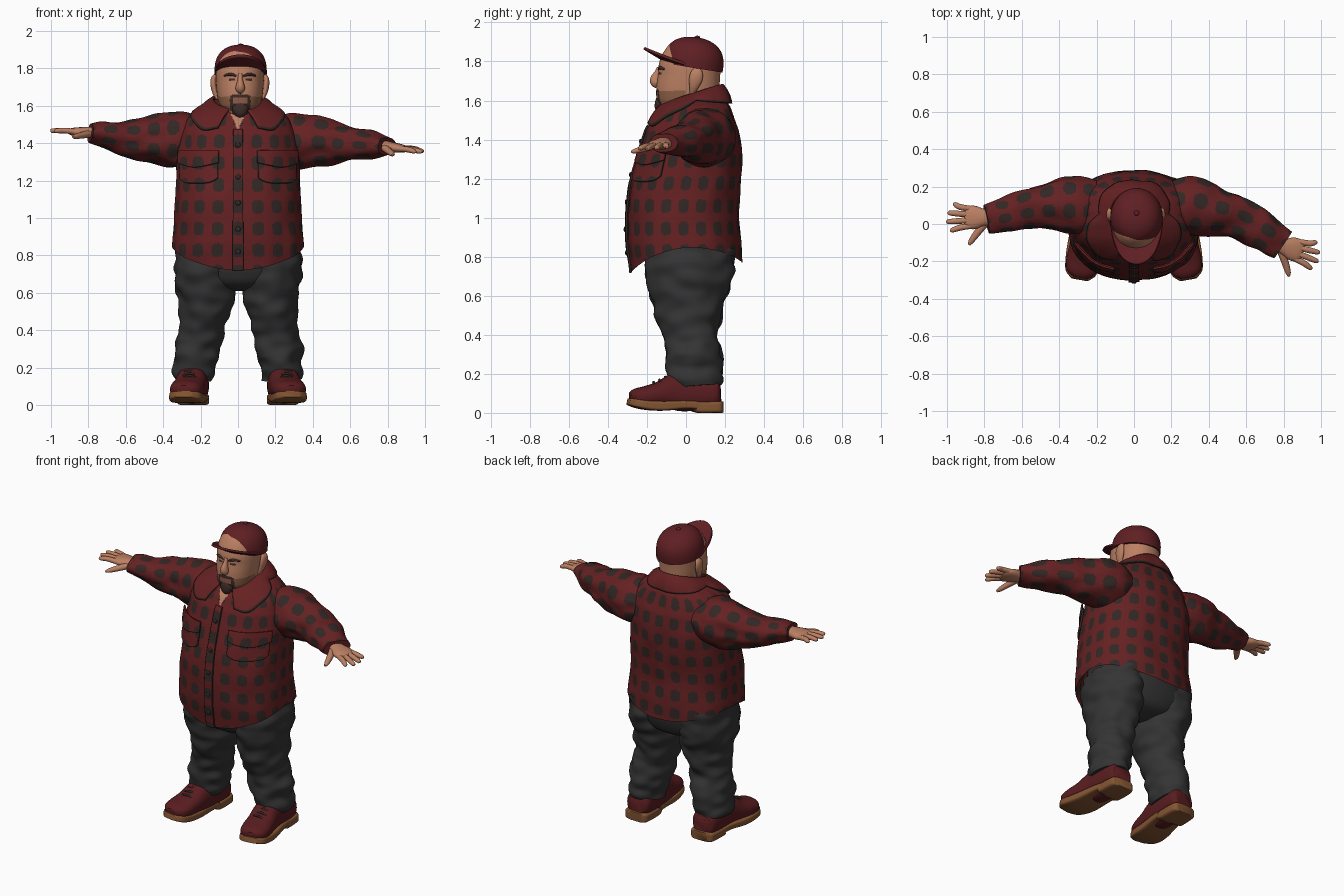
import bpy, bmesh, math
from mathutils import Vector, noise

if "Cube" in bpy.data.objects:
    bpy.data.objects.remove(bpy.data.objects["Cube"])


def material(name, r, g, b):
    m = bpy.data.materials.new(name)
    m.use_nodes = True
    m.diffuse_color = (r, g, b, 1)
    m.node_tree.nodes["Principled BSDF"].inputs["Base Color"].default_value = (r, g, b, 1)
    return m


RED = material("shirt red", .13, .015, .016)
DOT = material("shirt dark spots", .032, .02, .018)
GREY = material("trouser charcoal", .034, .034, .035)
SKIN = material("skin", .5, .215, .125)
STUBBLE = material("stubble brown", .27, .12, .06)
HAIR = material("beard dark brown", .045, .024, .02)
CAP = material("cap red", .115, .014, .017)
BOOT = material("boot red", .1, .012, .014)
SOLE = material("sole tan", .23, .09, .032)
LIP = material("lip", .3, .1, .07)
Y, Z = Vector((0, 1, 0)), Vector((0, 0, 1))


def finish(name, bm, mats, thick=0, sharp=50):
    bmesh.ops.recalc_face_normals(bm, faces=bm.faces)
    me = bpy.data.meshes.new(name)
    bm.to_mesh(me)
    bm.free()
    for m in mats:
        me.materials.append(m)
    me.shade_smooth()
    me.set_sharp_from_angle(angle=math.radians(sharp))
    ob = bpy.data.objects.new(name, me)
    bpy.context.collection.objects.link(ob)
    if thick:
        mod = ob.modifiers.new("thickness", 'SOLIDIFY')
        mod.thickness, mod.offset = thick, 0
    return ob


def sheet(name, point, nu, nv, mats, rule=None, closed=False, caps=False, thick=0):
    """Grid of quads over point(u, v), optionally wrapped into a tube."""
    bm = bmesh.new()
    rows = [[bm.verts.new(point(i / nu, j / nv)) for i in range(nu if closed else nu + 1)]
            for j in range(nv + 1)]
    for j in range(nv):
        for i in range(nu):
            k = (i + 1) % len(rows[0])
            f = bm.faces.new((rows[j][i], rows[j][k], rows[j + 1][k], rows[j + 1][i]))
            if rule:
                f.material_index = rule((i + .5) / nu, (j + .5) / nv, f.calc_center_median())
    if caps:
        bm.faces.new(rows[0])
        bm.faces.new(rows[-1])
    return finish(name, bm, mats, thick)


def sample(rows, t):
    """Smooth curve through table rows."""
    i = max(0, min(int(t), len(rows) - 2))
    f = t - i
    near = [rows[max(0, min(len(rows) - 1, i + k))] for k in (-1, 0, 1, 2)]
    return [q + .5 * f * (r - p + f * (2 * p - 5 * q + 4 * r - s + f * (3 * (q - r) + s - p)))
            for p, q, r, s in zip(*near)]


def squircle(th, power):
    c, s = math.cos(th), math.sin(th)
    k = (abs(c) ** power + abs(s) ** power) ** (-1 / power)
    return c * k, s * k


def loft(name, rows, mats, nu=24, nv=20, rule=None, power=2, ref=Z, fold=0):
    """Tube through rows of (x, y, z, half width, half depth along ref)."""
    n, cache = len(rows) - 1, {}

    def ring(v):
        if v not in cache:
            p = sample(rows, v * n)
            e = .01
            d = Vector(sample(rows, min(v + e, 1) * n)[:3]) - Vector(sample(rows, max(v - e, 0) * n)[:3])
            d.normalize()
            b = (ref - d * ref.dot(d)).normalized()
            cache[v] = Vector(p[:3]), b.cross(d) * p[3], b * p[4]
        return cache[v]

    def point(u, v):
        c, a, b = ring(v)
        x, y = squircle(u * math.tau, power)
        off = a * x + b * y
        p = c + off
        if fold:
            p += off.normalized() * fold * noise.noise((p.x * 9, p.y * 9, p.z * 15))
        return p

    return sheet(name, point, nu, nv, mats, rule, True, True)


def flip(rows, s):
    return [(r[0] * s, *r[1:]) for r in rows]


def ball(name, loc, size, mat):
    bm = bmesh.new()
    bmesh.ops.create_uvsphere(bm, u_segments=16, v_segments=10, radius=1)
    for v in bm.verts:
        v.co = Vector(loc) + Vector(a * b for a, b in zip(v.co, size))
    finish(name, bm, [mat])


def spot(a, b):
    return abs(a % 1 - .5) ** 2.6 + abs(b % 1 - .5) ** 2.6 < .31 ** 2.6


# Shirt body: height, half width, front y, back y
BODY = [(.7, .352, -.278, .292), (.85, .352, -.297, .285), (1, .342, -.3, .27), (1.1, .335, -.294, .275),
        (1.2, .33, -.275, .284), (1.35, .325, -.235, .284), (1.45, .312, -.2, .27),
        (1.52, .285, -.16, .245), (1.57, .225, -.12, .225), (1.61, .15, -.09, .195), (1.64, .122, -.06, .17)]


def body_row(z):
    z = max(BODY[0][0], min(z, BODY[-1][0]))
    i = next(k for k in range(len(BODY) - 1) if z <= BODY[k + 1][0])
    r = sample(BODY, i + (z - BODY[i][0]) / (BODY[i + 1][0] - BODY[i][0]))
    return r[1], (r[2] + r[3]) / 2, (r[3] - r[2]) / 2


def surf(th, z, off=0):
    rx, mid, ry = body_row(z)
    x, y = squircle(th, 2.3)
    off += .007 * noise.noise((x * 3, y * 3, z * 7))
    return Vector(((rx + off) * x, mid + (ry + off) * y, z))


def hem(th):
    return .745 + .025 * math.sin(th) + .1 * math.cos(th) ** 2


def body_point(u, v):
    th = u * math.tau
    if v == 0:
        return surf(th, hem(th) + .04, -.03)
    return surf(th, hem(th) + (v - .007) * (1.64 - hem(th)))


def plaid(u, v, c):
    rx, mid, ry = body_row(c.z)
    th = math.atan2((c.y - mid) / ry, c.x / rx)
    return int(spot(th / math.tau * 20 + 5.5, (c.z - 1.06) / .116 + .5))


def body_rule(u, v, c):
    if c.y < 0 and abs(c.x) < (c.z - 1.47) * .45:
        return 2
    return plaid(u, v, c)


def edged(u, v, c):
    return 1 if min(u, 1 - u) < .03 or v < .04 else plaid(u, v, c)


sheet("shirt_body", body_point, 280, 140, [RED, DOT, SKIN], body_rule, True)

# Button placket, buttons, pockets with flaps
def placket(u, v):
    th = -math.pi / 2 + (u - .5) * .16
    return surf(th, hem(th) - .003 + v * .755, .006)


sheet("shirt_placket", placket, 16, 120, [RED, DOT],
      lambda u, v, c: 1 if min(u, 1 - u) < .06 else plaid(u, v, c), thick=.01)
for z in (1.39, 1.22, 1.08, .94, .82):
    ball("shirt_button", surf(-math.pi / 2, z, .013), (.014, .006, .014), DOT)

for s, side in ((1, "left"), (-1, "right")):
    def pocket(u, v):
        low = 1.185 + .03 * abs(2 * u - 1) ** 4
        return surf(-math.pi / 2 + s * (.32 + u * .78), low + v * (1.34 - low), .007)

    def flap(u, v):
        low = 1.27 + .025 * abs(2 * u - 1) ** 1.5
        return surf(-math.pi / 2 + s * (.3 + u * .82), low + v * (1.36 - low), .017)

    sheet(side + "_pocket", pocket, 50, 32, [RED, DOT], edged, thick=.012)
    sheet(side + "_pocket_flap", flap, 50, 24, [RED, DOT], edged, thick=.01)


# Folded collar
def collar(u, v):
    a = math.radians((u - .5) * 322)
    c = math.cos(a)
    top = Vector((.13 * math.sin(a), .03 + .155 * c, 1.632 + .05 * c))
    low_z = 1.6 - .015 * max(c, 0) - .12 * max(-c, 0) - .03 * math.exp(-((abs(a) - 2.55) / .2) ** 2)
    p = surf(math.pi / 2 - a, low_z, .016).lerp(top, v)
    return p + Vector((math.sin(a), c, .6)) * .03 * v * (1 - v)


sheet("shirt_collar", collar, 90, 12, [RED, DOT], lambda u, v, c: int(v < .08), thick=.012)

# Sleeves
SLEEVES = {
    "right_sleeve": [(-.2, .1, 1.42, .13, .12), (-.3, .1, 1.42, .155, .149), (-.42, .1, 1.42, .132, .135),
                     (-.55, .083, 1.425, .11, .108), (-.68, .052, 1.44, .09, .078), (-.79, .03, 1.456, .079, .048)],
    "left_sleeve": [(.2, .1, 1.41, .13, .12), (.3, .1, 1.41, .155, .148), (.42, .07, 1.405, .135, .135),
                    (.55, .035, 1.4, .115, .112), (.68, -.038, 1.39, .1, .078), (.795, -.115, 1.383, .085, .05)]}
for name, rows in SLEEVES.items():
    loft(name, rows, [RED, DOT], 112, 100, lambda u, v, c: int(spot(u * 7, v * 5.4)), 2.1, fold=.016)


# Hands: points given as forward, toward thumb, up
def hand(side, wrist, fwd, thumb):
    f, t = Vector(fwd).normalized(), Vector(thumb).normalized()
    up = Z - f * f.z

    def part(name, rows, **kw):
        loft(f"{side}_{name}", [(*(Vector(wrist) + f * r[0] + t * r[1] + up * r[2]), r[3], r[4])
                                for r in rows], [SKIN], 16, 14, **kw)

    part("palm", [(-.03, 0, 0, .04, .03), (.03, 0, 0, .045, .03), (.08, 0, 0, .062, .026),
                  (.12, 0, 0, .06, .02), (.14, 0, 0, .045, .012)], power=2.4)
    for n, (s, length) in enumerate(((-.046, .2), (-.016, .228), (.015, .235), (.045, .215))):
        part(f"finger_{n + 1}", [(.1, s, 0, .015, .015), (.16, s * 1.2, .004, .016, .015),
                                 (length - .012, s * 1.5, 0, .013, .012), (length, s * 1.55, -.002, .005, .005)])
    part("thumb", [(.02, .02, -.005, .022, .02), (.06, .07, -.015, .02, .018),
                   (.1, .125, -.025, .015, .013), (.112, .147, -.028, .006, .006)])


hand("right", (-.768, .035, 1.455), (-1, 0, .05), (0, -1, 0))
hand("left", (.77, -.108, 1.385), (.94, -.3, -.13), (-.3, -.94, -.04))

# Trousers
loft("trouser_seat", [(0, .02, .95, .3, .24), (0, .02, .8, .325, .232), (0, .02, .7, .305, .21),
                      (0, .02, .64, .2, .17), (0, .02, .61, .06, .08)], [GREY], 72, 40, ref=Y, power=2.2)
LEG = [(.17, .02, .84, .16, .22), (.178, .018, .71, .162, .222), (.172, .012, .58, .15, .185),
       (.185, .015, .48, .132, .163), (.2, .025, .37, .117, .137), (.22, .04, .28, .122, .143),
       (.234, .045, .2, .112, .138), (.238, .05, .135, .1, .13)]
LACES = ((-.1, .18), (-.13, .165), (-.16, .153))
UPPER = [(.237, .178, .1, .045, .04), (.237, .155, .1, .078, .075), (.24, .05, .105, .084, .095),
         (.246, -.05, .108, .084, .098), (.26, -.13, .095, .087, .068), (.273, -.2, .085, .09, .054),
         (.283, -.255, .08, .078, .045), (.288, -.283, .075, .045, .03)]
TREAD = [(.238, .192, .03, .05, .028), (.238, .17, .03, .08, .03), (.24, .06, .03, .085, .03),
         (.243, .04, .04, .085, .022), (.25, -.02, .042, .087, .022), (.264, -.12, .036, .093, .025),
         (.274, -.2, .04, .093, .025), (.284, -.26, .05, .082, .022), (.29, -.295, .058, .045, .017)]
for s, side in ((1, "left"), (-1, "right")):
    loft(side + "_trouser_leg", flip(LEG, s), [GREY], 64, 60, ref=Y, fold=.022)
    # Boots
    loft(side + "_boot", flip(UPPER, s), [BOOT], 40, 40, power=2.4)
    loft(side + "_boot_sole", flip(TREAD, s), [SOLE], 40, 50, power=6)
    for y, z in LACES:
        loft(side + "_boot_lace", flip([(.22, y, z - .008, .006, .006), (.257, y - .006, z + .004, .007, .007),
                                        (.295, y, z - .008, .006, .006)], s), [DOT], 8, 6)


# Head with painted beard and eye slits
def face_rule(u, v, c):
    dx, z = abs(c.x - .012), c.z
    if c.y > .0 or z < 1.5:
        return 0
    if 1.734 < z < 1.744 and .028 < dx < .06:
        return 2
    if 1.642 < z < 1.664 - dx * .15 and dx < .055 or 1.57 < z < 1.65 and .038 < dx < .055:
        return 2
    if 1.622 < z < 1.638 and dx < .034:
        return 3
    if z < 1.612 and dx < .045:
        return 2
    return int(z < 1.65 - max(0, .09 - dx) * .1)


loft("head", [(.01, .04, 1.48, .1, .1), (.01, .02, 1.53, .1, .13), (.01, .01, 1.56, .104, .145),
              (.01, .01, 1.6, .113, .16), (.01, .01, 1.66, .122, .162), (.01, .015, 1.72, .127, .159),
              (.01, .02, 1.78, .128, .157), (.01, .03, 1.84, .115, .135), (.01, .04, 1.88, .08, .1)],
     [SKIN, STUBBLE, HAIR, LIP], 160, 110, face_rule, 2.2, Y)
loft("nose", [(.012, -.133, 1.768, .012, .015), (.012, -.143, 1.74, .014, .02), (.012, -.155, 1.71, .022, .028),
              (.012, -.155, 1.69, .025, .026), (.012, -.143, 1.672, .014, .014)], [SKIN], ref=Y)
loft("chin_beard", [(.012, -.13, 1.62, .025, .018), (.012, -.134, 1.59, .043, .025),
                    (.012, -.13, 1.56, .034, .028), (.012, -.115, 1.535, .01, .015)], [HAIR], ref=Y)
for s, side in ((1, "left"), (-1, "right")):
    ear = [(.12, .03, 1.635, .008, .012), (.133, .04, 1.67, .014, .024), (.141, .05, 1.71, .016, .034),
           (.141, .055, 1.745, .014, .03), (.13, .055, 1.765, .008, .015)]
    brow = [(.018, -.138, 1.758, .006, .005), (.05, -.133, 1.768, .009, .008), (.083, -.108, 1.76, .006, .005)]
    for name, rows, mat, ref in (("ear", ear, SKIN, Y), ("eyebrow", brow, HAIR, Z)):
        loft(f"{side}_{name}", [(.01 + r[0], *r[1:]) for r in flip(rows, s)], [mat], ref=ref)

# Cap
dome = []
for k in range(13):
    h = math.sin(k / 12 * 1.5)
    r = (1 - h ** 2.8) ** .45
    dome.append((.014, .033 + .025 * h, 1.768 + .155 * h, .14 * r, .156 * r))
loft("cap_crown", dome, [CAP], 64, 40, ref=Y)
ball("cap_button", (.014, .058, 1.924), (.014, .014, .008), CAP)


def brim(u, v):
    a = (u - .5) * 2.8
    c = math.cos(a)
    return Vector((.014 + .138 * math.sin(a), .035 - .15 * c - .1 * v * c ** .7,
                   1.778 + (.03 + .06 * v) * c))


sheet("cap_brim", brim, 40, 12, [CAP], thick=.014)
